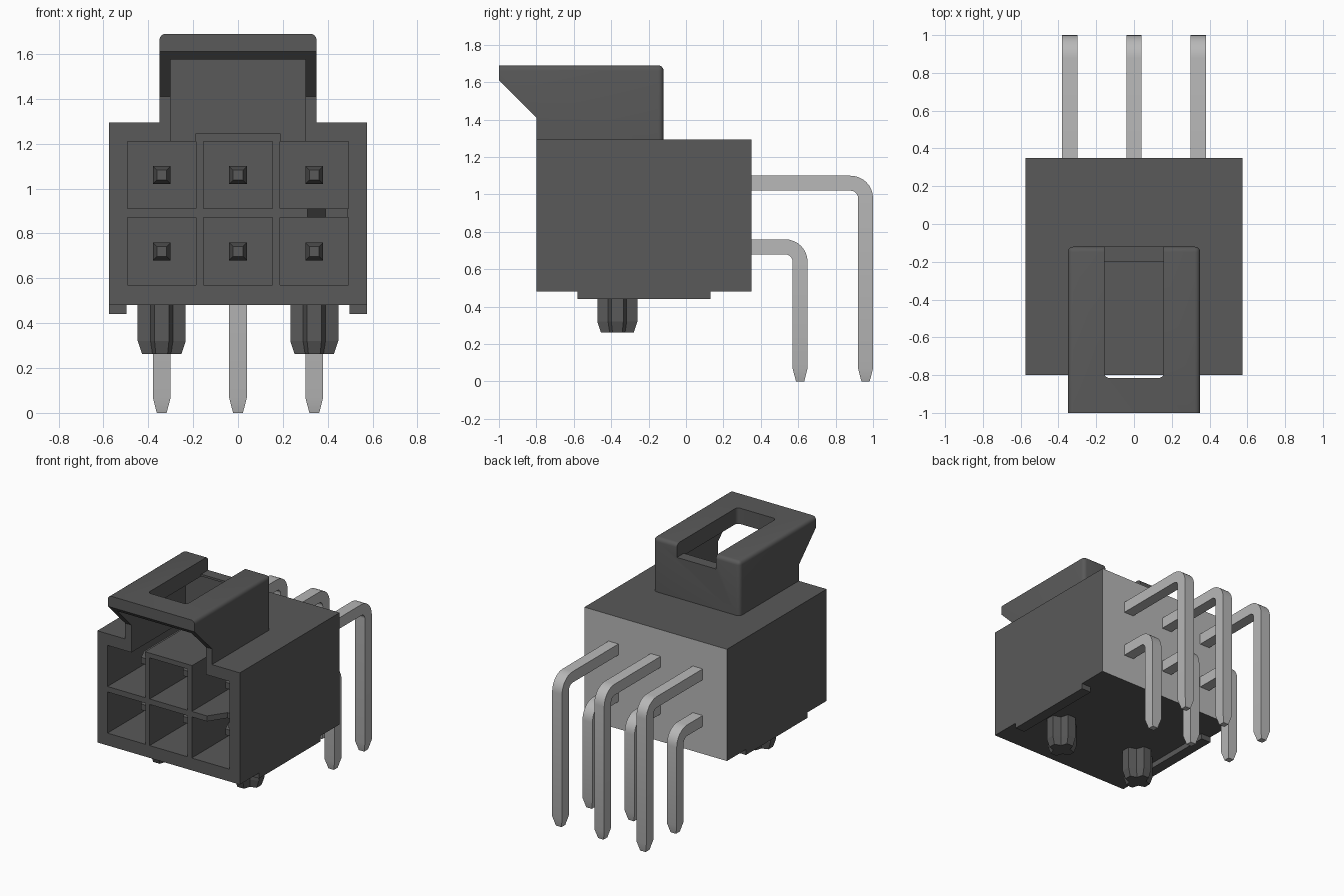
import bpy, bmesh, math
from mathutils import Vector

cube = bpy.data.objects.get("Cube")
if cube:
    bpy.data.objects.remove(cube, do_unlink=True)


def material(name, v):
    m = bpy.data.materials.new(name)
    m.use_nodes = True
    m.diffuse_color = (v, v, v, 1)
    b = m.node_tree.nodes["Principled BSDF"]
    b.inputs["Base Color"].default_value = (v, v, v, 1)
    b.inputs["Roughness"].default_value = 0.6
    return m


DARK = material("dark grey plastic", 0.1)
METAL = material("light grey metal", 0.48)


def finish(name, bm, *mats):
    bmesh.ops.recalc_face_normals(bm, faces=bm.faces[:])
    me = bpy.data.meshes.new(name)
    bm.to_mesh(me)
    bm.free()
    ob = bpy.data.objects.new(name, me)
    bpy.context.collection.objects.link(ob)
    for m in mats:
        me.materials.append(m)
    return ob


def loft(name, rings, mat):
    """Skin a list of equal-length point rings and cap both ends."""
    bm = bmesh.new()
    vs = [[bm.verts.new(p) for p in r] for r in rings]
    n = len(vs[0])
    for a, b in zip(vs, vs[1:]):
        for i in range(n):
            j = (i + 1) % n
            bm.faces.new((a[i], a[j], b[j], b[i]))
    bm.faces.new(vs[0])
    bm.faces.new(vs[-1])
    return finish(name, bm, mat)


def box(name, x0, x1, y0, y1, z0, z1):
    rings = [[(x0, y0, z), (x1, y0, z), (x1, y1, z), (x0, y1, z)] for z in (z0, z1)]
    return loft(name, rings, DARK)


def activate(ob):
    bpy.ops.object.select_all(action='DESELECT')
    ob.select_set(True)
    bpy.context.view_layer.objects.active = ob


def cut(ob, cutters):
    activate(ob)
    for c in cutters:
        mod = ob.modifiers.new("cut", 'BOOLEAN')
        mod.operation = 'DIFFERENCE'
        mod.solver = 'EXACT'
        mod.object = c
        bpy.ops.object.modifier_apply(modifier=mod.name)
    for c in cutters:
        bpy.data.objects.remove(c, do_unlink=True)


def smooth(ob):
    activate(ob)
    bpy.ops.object.shade_smooth_by_angle(angle=math.radians(35))


COLS = (-0.34, 0.0, 0.34)
ROWS = (0.72, 1.06)


def channel_cutters():
    """Latch channel, stepped around the raised centre roof."""
    c = [box("cutter", -0.3, 0.3, -1.1, -0.175, 1.245, 1.575)]
    for s in (-1, 1):
        a, b = sorted((s * 0.19, s * 0.3))
        c.append(box("cutter", a, b, -1.1, -0.175, 1.2, 1.4))
    return c


# Housing with six cavities
housing = box("housing", -0.575, 0.575, -0.8, 0.35, 0.48, 1.295)
cutters = [box("cutter", x - 0.153, x + 0.153, -0.9, 0.15, z - 0.15, z + 0.15)
           for x in COLS for z in ROWS]
# Slanted notch in the divider of one column
notch = [(0.31, -0.82), (0.31, -0.8), (0.39, -0.68), (0.485, -0.68), (0.485, -0.82)]
cutters.append(loft("cutter", [[(x, y, z) for x, y in notch] for z in (0.8, 0.98)], DARK))
cut(housing, cutters + channel_cutters())
housing.data.materials.append(METAL)
for f in housing.data.polygons:
    if f.normal.y > 0.9 and f.center.y > 0.34:
        f.material_index = 1

# Latch: side profile, rounded rear and top edges
profile = [(-0.8, 1.29), (-0.8, 1.41), (-1.0, 1.61), (-1.0, 1.69), (-0.12, 1.69), (-0.12, 1.29)]
latch = loft("latch", [[(x, y, z) for y, z in profile] for x in (-0.35, 0.35)], DARK)
bm = bmesh.new()
bm.from_mesh(latch.data)
edges = []
for e in bm.edges:
    mid = (e.verts[0].co + e.verts[1].co) / 2
    d = (e.verts[0].co - e.verts[1].co).normalized()
    top_side = mid.z > 1.68 and abs(d.y) > 0.9
    rear = mid.y > -0.13 and (abs(d.z) > 0.9 or mid.z > 1.68)
    if top_side or rear:
        edges.append(e)
bmesh.ops.bevel(bm, geom=edges, offset=0.028, segments=4, profile=0.5, affect='EDGES')
bm.to_mesh(latch.data)
bm.free()
# Window in the latch top, open to the rear, with rounded front corners
r = 0.025
window = [(0.157, -0.05)]
for s, a0 in ((1, 0), (-1, -90)):
    for k in range(5):
        a = math.radians(a0 - k * 22.5)
        window.append((s * (0.157 - r) + r * math.cos(a), -0.815 + r + r * math.sin(a)))
window.append((-0.157, -0.05))
cut(latch, channel_cutters() + [
    loft("cutter", [[(x, y, z) for x, y in window] for z in (1.59, 1.8)], DARK),
    box("cutter", -0.157, 0.157, -0.78, -0.2, 1.5, 1.65),
    loft("cutter", [[(x, min(y, -0.2), z) for x, y in window] for z in (1.5, 1.65)], DARK)])
smooth(latch)

# Standoff ribs and split pegs under the housing
for s, side in ((1, "left"), (-1, "right")):
    a, b = sorted((s * 0.497, s * 0.575))
    box(side + "_rib", a, b, -0.58, 0.13, 0.44, 0.485)
    cross = []
    for k in range(4):
        for u, v in ((0.107, -0.032), (0.107, 0.032), (0.05, 0.05)):
            c, n = ((1, 0), (0, 1), (-1, 0), (0, -1))[k]
            cross.append((u * c - v * n, u * n + v * c))
    loft(side + "_peg", [[(s * 0.34 + x * f, -0.367 + y * f, z) for x, y in cross]
                         for z, f in ((0.49, 1), (0.32, 1), (0.262, 0.82))], DARK)


def square_bar(name, x, stations, mat):
    """Square bar through stations of (y, z, heading angle, half width)."""
    rings = []
    for y, z, a, h in stations:
        n = Vector((0, -math.sin(a), math.cos(a)))
        p = Vector((0, y, z))
        rings.append([p + n * v * h + Vector((x + u * h, 0, 0))
                      for u, v in ((-1, -1), (1, -1), (1, 1), (-1, 1))])
    ob = loft(name, rings, mat)
    smooth(ob)


# Contact tips in the cavities and bent solder pins behind
H = 0.04
R = 0.08
for i, x in enumerate(COLS):
    for z, yv, row in ((ROWS[0], 0.61, "lower"), (ROWS[1], 0.96, "upper")):
        square_bar(f"{row}_contact_{i + 1}", x,
                   [(-0.6, z, 0, 0.022), (-0.54, z, 0, H), (0.16, z, 0, H)], DARK)
        path = [(0.34, z, 0, H)]
        for k in range(9):
            a = -math.pi / 2 * k / 8
            path.append((yv - R - R * math.sin(a), z - R + R * math.cos(a), a, H))
        path += [(yv, 0.07, -math.pi / 2, H), (yv, 0.0, -math.pi / 2, 0.022)]
        square_bar(f"{row}_pin_{i + 1}", x, path, METAL)
